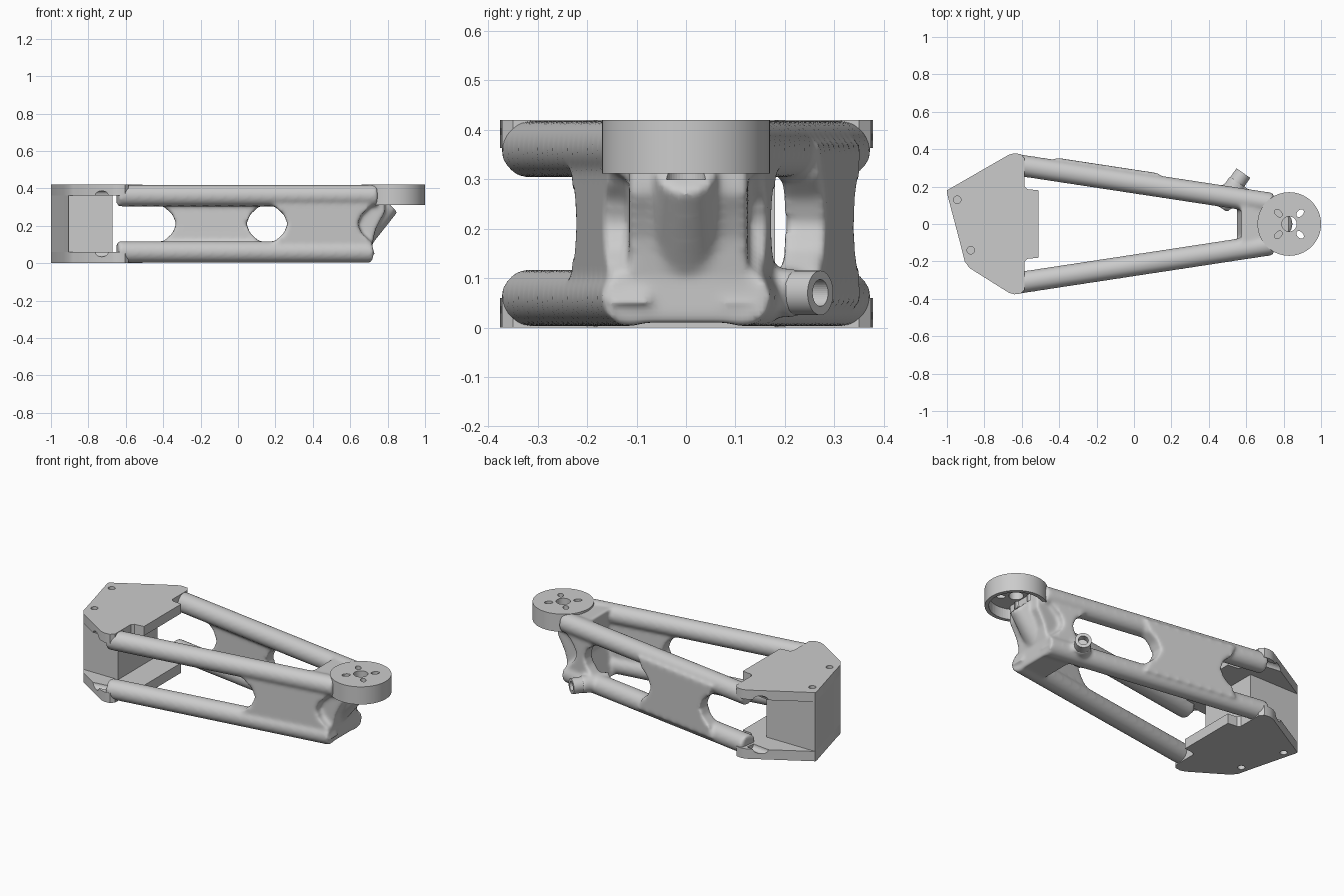
import bpy, bmesh, math
from mathutils import Vector

cube = bpy.data.objects.get("Cube")
if cube:
    bpy.data.objects.remove(cube, do_unlink=True)

grey = bpy.data.materials.new("plain_grey")
grey.use_nodes = True
grey.diffuse_color = (0.6, 0.6, 0.6, 1)
grey.node_tree.nodes["Principled BSDF"].inputs["Base Color"].default_value = (0.6, 0.6, 0.6, 1)


def finish(name, bm):
    bmesh.ops.recalc_face_normals(bm, faces=bm.faces)
    mesh = bpy.data.meshes.new(name)
    bm.to_mesh(mesh)
    bm.free()
    mesh.materials.append(grey)
    obj = bpy.data.objects.new(name, mesh)
    bpy.context.collection.objects.link(obj)
    return obj


def add_rod(bm, a, b, r, r2=None, sides=40):
    """Cylinder or cone between two points."""
    a, b = Vector(a), Vector(b)
    mat = (b - a).to_track_quat('Z', 'Y').to_matrix().to_4x4()
    mat.translation = (a + b) / 2
    bmesh.ops.create_cone(bm, cap_ends=True, segments=sides, radius1=r,
                          radius2=r2 or r, depth=(b - a).length, matrix=mat)


def add_prism(bm, near, far):
    """Solid joining two matching outlines."""
    rings = [[bm.verts.new(p) for p in ring] for ring in (near, far)]
    bm.faces.new(rings[0])
    bm.faces.new(rings[1])
    for i in range(len(near)):
        j = (i + 1) % len(near)
        bm.faces.new((rings[0][i], rings[0][j], rings[1][j], rings[1][i]))


def slab(bm, outline, z0, z1):
    add_prism(bm, [(x, y, z0) for x, y in outline], [(x, y, z1) for x, y in outline])


def cut(obj, cutter):
    cutter.hide_render = True
    cutter.hide_set(True)
    mod = obj.modifiers.new("cut", 'BOOLEAN')
    mod.operation = 'DIFFERENCE'
    mod.solver = 'EXACT'
    mod.object = cutter


def smooth(obj, angle):
    bpy.ops.object.select_all(action='DESELECT')
    obj.select_set(True)
    bpy.context.view_layer.objects.active = obj
    bpy.ops.object.shade_smooth_by_angle(angle=math.radians(angle))


def rail_y(x):
    return 0.145 + (0.5 - x) * 0.152


HEIGHT = 0.42
RAIL_R = 0.058
RAIL_Z = (0.06, 0.361)
HUB_X = 0.83

# Blended frame: rails, webs, neck and hose peg fused by a remesh
bm = bmesh.new()
for side in (-1, 1):
    for z in RAIL_Z:
        end = 0.715 if z < 0.2 else 0.74
        add_rod(bm, (-0.645, side * rail_y(-0.645), z), (end, side * rail_y(end), z), RAIL_R)


def web(side, left, right, offset, half):
    """Side wall between upper and lower rail, flared where it meets them."""
    flare = [(0.09, 0.05), (0.07, 0.115), (0.02, 0.16), (0, 0.21),
             (0.02, 0.26), (0.07, 0.305), (0.09, 0.37)]
    outline = [(left - d, z) for d, z in flare] + [(right + d, z) for d, z in reversed(flare)]
    add_prism(bm, *[[(x, side * (rail_y(x) + offset + s * half), z) for x, z in outline]
                    for s in (-1, 1)])


web(1, -0.33, 0.045, 0.028, 0.042)
web(-1, 0.265, 0.64, 0.004, 0.04)
web(1, 0.57, 0.63, 0.0, 0.04)

neck = [(0.55, 0.01), (0.715, 0.01), (0.718, 0.1), (0.735, 0.18), (0.76, 0.23),
        (0.785, 0.27), (0.785, 0.4), (0.57, 0.412), (0.6, 0.2)]
add_prism(bm, *[[(x, y, z) for x, z in neck] for y in (-0.115, 0.125)])
add_rod(bm, (0.46, 0.09, 0.07), (0.555, 0.23, 0.07), 0.05)
add_rod(bm, (0.67, 0, 0.17), (HUB_X - 0.02, 0, 0.315), 0.08, 0.06)
frame = finish("frame", bm)
remesh = frame.modifiers.new("fuse", 'REMESH')
remesh.mode = 'VOXEL'
remesh.voxel_size = 0.01
remesh.use_smooth_shade = True
soften = frame.modifiers.new("soften", 'SMOOTH')
soften.factor = 0.5
soften.iterations = 8

# Hub cup, open below, with a bore and four slots
bm = bmesh.new()
add_rod(bm, (HUB_X, 0, 0.312), (HUB_X, 0, HEIGHT), 0.17, sides=64)
hub = finish("hub_cup", bm)
bm = bmesh.new()
add_rod(bm, (HUB_X, 0, 0.25), (HUB_X, 0, 0.375), 0.148, sides=64)
cut(hub, finish("hub_recess_cutter", bm))
bm = bmesh.new()
add_rod(bm, (HUB_X, 0, 0.3), (HUB_X, 0, 0.5), 0.04)
for k in range(4):
    a = math.radians(45 + 90 * k)
    u, v = Vector((math.cos(a), math.sin(a))), Vector((-math.sin(a), math.cos(a)))
    slot = []
    for i in range(20):
        t = math.tau * i / 20
        p = u * (0.082 + 0.024 * math.cos(t)) + v * 0.016 * math.sin(t)
        slot.append((HUB_X + p.x, p.y))
    slab(bm, slot, 0.3, 0.5)
bores = finish("hub_bore_cutter", bm)
cut(hub, bores)
cut(frame, bores)
smooth(hub, 30)

# Hose peg tip with a hollow end
bm = bmesh.new()
add_rod(bm, (0.52, 0.18, 0.07), (0.585, 0.272, 0.07), 0.045)
peg = finish("hose_peg", bm)
bm = bmesh.new()
add_rod(bm, (0.563, 0.24, 0.07), (0.61, 0.308, 0.07), 0.027)
cut(peg, finish("peg_bore_cutter", bm))
smooth(peg, 30)

# Upper and lower mounting plates
plate = [(-1, 0.18), (-0.67, 0.37), (-0.64, 0.378), (-0.605, 0.374), (-0.585, 0.35),
         (-0.585, 0.2), (-0.57, 0.186), (-0.51, 0.18), (-0.51, -0.18), (-0.57, -0.186),
         (-0.585, -0.2), (-0.585, -0.35), (-0.605, -0.372), (-0.64, -0.376),
         (-0.67, -0.367), (-0.88, -0.235), (-0.905, -0.2), (-0.93, -0.1), (-1, 0.165)]

bm = bmesh.new()
for x, y in ((-0.945, 0.13), (-0.873, -0.14)):
    for z in (-0.02, 0.345):
        add_rod(bm, (x, y, z), (x, y, z + 0.1), 0.02, sides=24)
for side in (-1, 1):
    for z in RAIL_Z:
        add_rod(bm, (-0.77, side * rail_y(-0.75), z), (-0.66, side * rail_y(-0.66), z), 0.026, sides=24)
screws = finish("screw_hole_cutter", bm)

for name, z0, z1 in (("lower_plate", 0, 0.06), ("upper_plate", 0.363, HEIGHT)):
    bm = bmesh.new()
    slab(bm, plate, z0, z1)
    obj = finish(name, bm)
    cut(obj, screws)
    smooth(obj, 25)

# Upright block joining the plates
bm = bmesh.new()
slab(bm, [(-1, 0.18), (-0.67, 0.18), (-0.67, -0.2), (-0.905, -0.2), (-0.93, -0.1), (-1, 0.165)],
     0.06, 0.363)
finish("end_block", bm)
